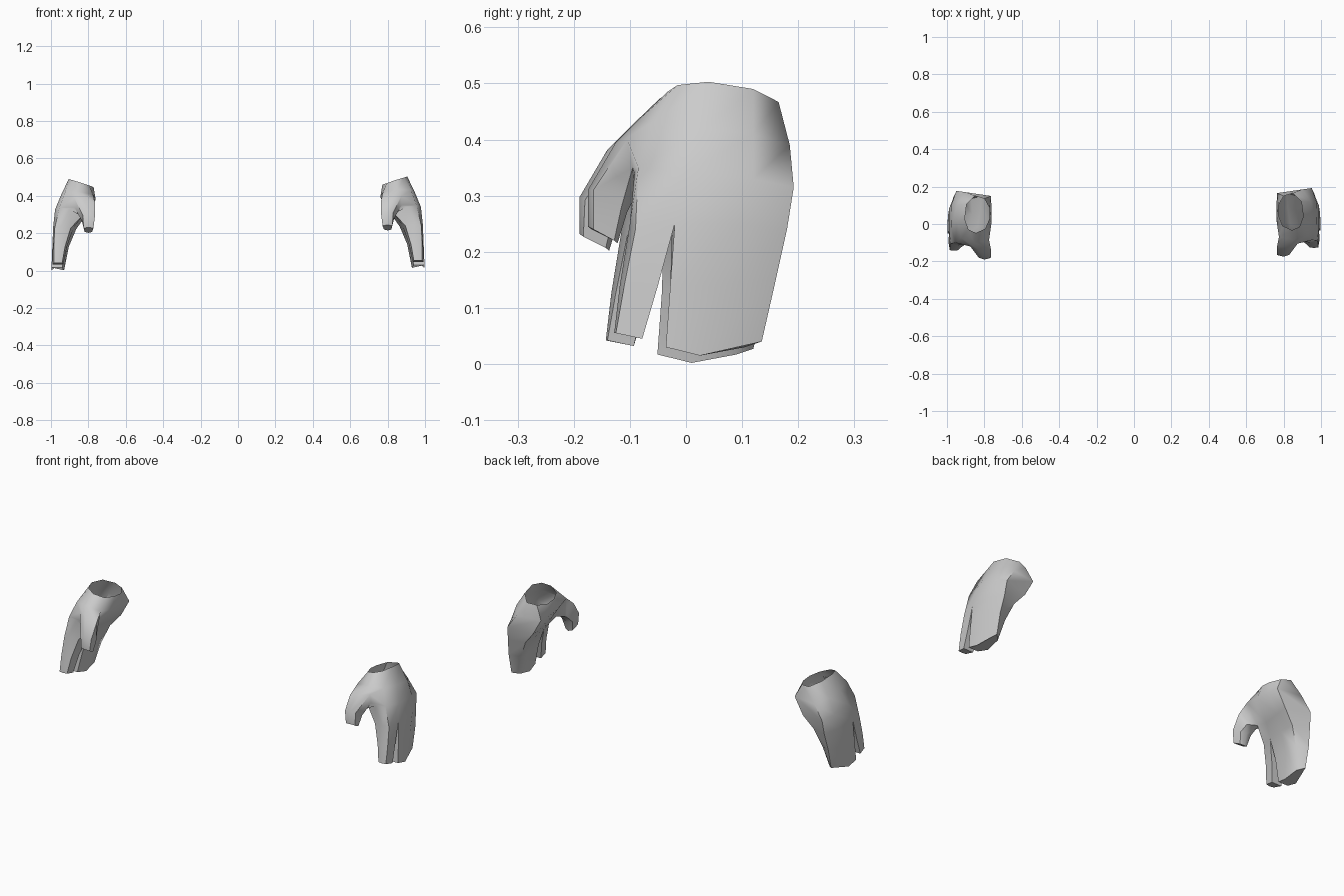
import bpy, bmesh
from mathutils import Vector

# Palm rings, wrist to knuckles: outer split, 3 front, inner split, 4 back
PALM = [
    [(.905, .04, .503), (.885, -.015, .497), (.845, -.033, .485), (.795, -.01, .468),
     (.772, .045, .46), (.772, .1, .455), (.80, .15, .46), (.85, .165, .467), (.895, .12, .49)],
    [(.945, .03, .42), (.925, -.06, .43), (.855, -.085, .435), (.775, -.07, .42),
     (.762, .02, .40), (.762, .1, .39), (.765, .165, .39), (.90, .185, .39), (.945, .12, .41)],
    [(.978, .0, .34), (.955, -.085, .35), (.90, -.092, .34), (.83, -.06, .31),
     (.835, .0, .30), (.82, .1, .30), (.815, .165, .30), (.95, .192, .315), (.975, .12, .33)],
    [(.988, -.02, .25), (.98, -.09, .24), (.945, -.1, .25), (.895, -.09, .24),
     (.88, -.025, .24), (.865, .07, .235), (.87, .15, .235), (.955, .18, .24), (.988, .1, .25)],
]
# Single forefinger
INDEX = [
    [(.99, -.05, .14), (.985, -.11, .14), (.955, -.118, .14), (.925, -.11, .14), (.915, -.055, .14)],
    [(.993, -.078, .045), (.985, -.125, .055), (.962, -.128, .055), (.94, -.125, .055), (.935, -.078, .045)],
]
# Remaining fingers joined as one block
BLOCK = [
    [(.915, -.028, .14), (.905, .06, .14), (.91, .13, .14), (.965, .16, .15), (.993, .07, .14), (.993, -.028, .14)],
    [(.94, -.036, .03), (.93, .025, .015), (.935, .105, .03), (.965, .135, .04), (.997, .025, .015), (.997, -.036, .03)],
]
# Thumb, bending forward then down
THUMB = [
    [(.875, -.105, .40), (.83, -.125, .395), (.765, -.12, .375), (.785, -.085, .31), (.83, -.09, .30), (.875, -.095, .35)],
    [(.83, -.165, .31), (.80, -.175, .31), (.765, -.165, .305), (.77, -.115, .275), (.80, -.105, .27), (.835, -.115, .28)],
    [(.825, -.165, .24), (.80, -.175, .245), (.773, -.168, .24), (.78, -.128, .22), (.80, -.122, .215), (.82, -.128, .22)],
]


def build_hand(name, side, shift):
    bm = bmesh.new()

    def ring(points):
        return [bm.verts.new(Vector((x * side, y, z)) + Vector(shift)) for x, y, z in points]

    def bridge(a, b, skip=()):
        n = len(a)
        for i in range(n):
            if i not in skip:
                bm.faces.new((a[i], a[(i + 1) % n], b[(i + 1) % n], b[i]))

    def finger(base, sections):
        for points in sections:
            nxt = ring(points)
            bridge(base, nxt)
            base = nxt
        bm.faces.new(base)

    # palm, open at the wrist, with a gap left for the thumb
    p = [ring(r) for r in PALM]
    bridge(p[0], p[1])
    bridge(p[1], p[2], skip=(1, 2))
    bridge(p[2], p[3])

    # fingers and thumb grow out of the palm edges
    finger(p[3][:5], INDEX)
    finger(p[3][4:] + [p[3][0]], BLOCK)
    finger(p[1][1:4] + p[2][3:0:-1], THUMB)

    bmesh.ops.recalc_face_normals(bm, faces=bm.faces)
    mesh = bpy.data.meshes.new(name)
    bm.to_mesh(mesh)
    bm.free()
    ob = bpy.data.objects.new(name, mesh)
    bpy.context.collection.objects.link(ob)
    bpy.ops.object.select_all(action='DESELECT')
    ob.select_set(True)
    bpy.context.view_layer.objects.active = ob
    bpy.ops.object.shade_smooth_by_angle(angle=1.0)


build_hand("right_hand", 1, (0, 0, 0))
build_hand("left_hand", -1, (0, -.015, -.013))
